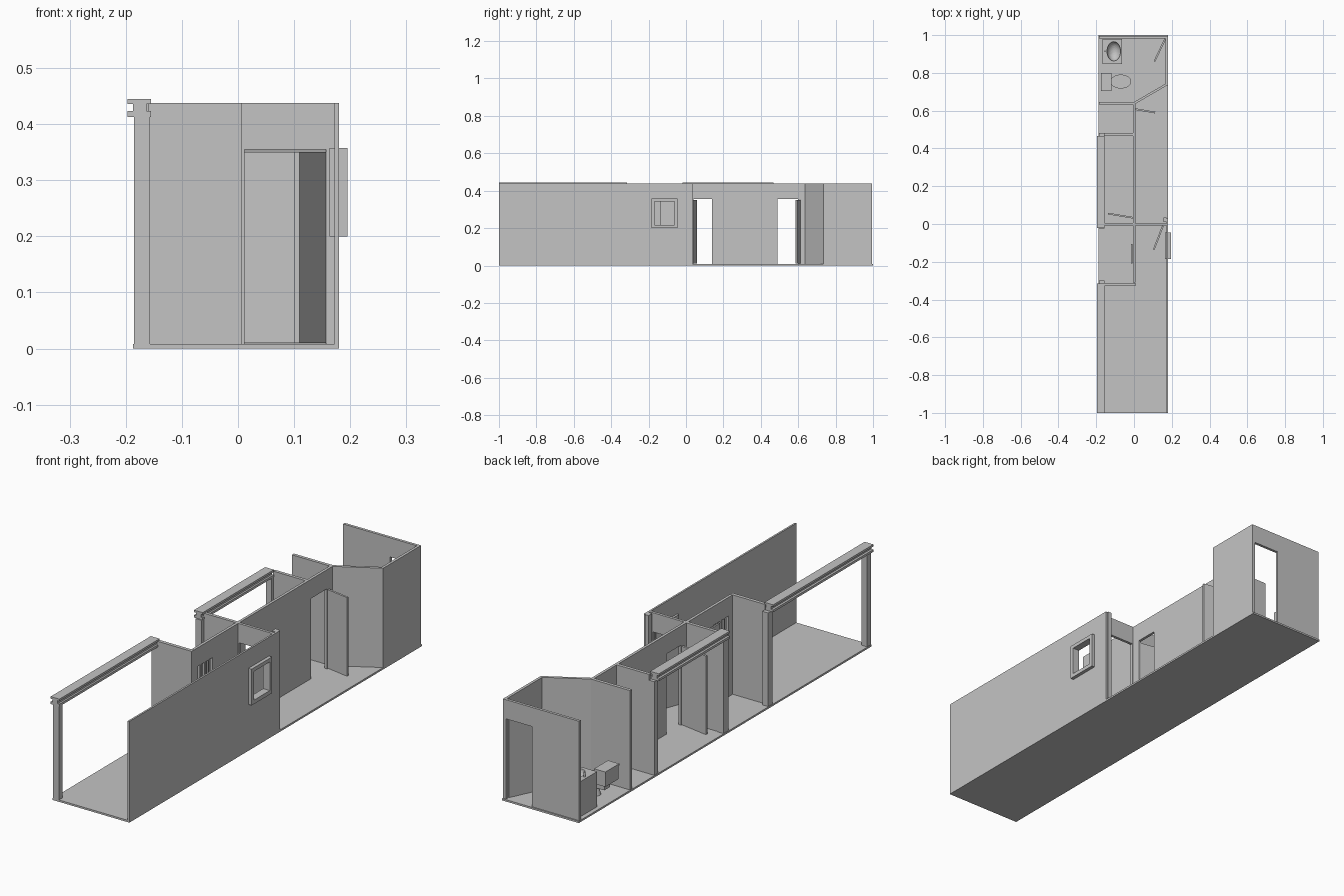
import bpy, bmesh, math
from mathutils import Matrix, Vector

if "Cube" in bpy.data.objects:
    bpy.data.objects.remove(bpy.data.objects["Cube"])

grey = bpy.data.materials.new("plain_grey")
grey.diffuse_color = (0.55, 0.55, 0.55, 1)
grey.use_nodes = True
grey.node_tree.nodes["Principled BSDF"].inputs["Base Color"].default_value = grey.diffuse_color
H = 0.438    # wall top
F = 0.008    # floor top
D = 0.355    # door head


def finish(name, bm):
    bmesh.ops.recalc_face_normals(bm, faces=bm.faces)
    me = bpy.data.meshes.new(name)
    bm.to_mesh(me)
    bm.free()
    me.materials.append(grey)
    ob = bpy.data.objects.new(name, me)
    bpy.context.collection.objects.link(ob)
    return ob


def extrude(name, pts, vec):
    bm = bmesh.new()
    f = bm.faces.new([bm.verts.new(p) for p in pts])
    r = bmesh.ops.extrude_face_region(bm, geom=[f])
    vs = [v for v in r["geom"] if isinstance(v, bmesh.types.BMVert)]
    bmesh.ops.translate(bm, verts=vs, vec=vec)
    return finish(name, bm)


def box(name, x0, x1, y0, y1, z0, z1):
    return extrude(name, [(x0, y0, z0), (x1, y0, z0), (x1, y1, z0), (x0, y1, z0)], (0, 0, z1 - z0))


def wall(name, axis, a, b, c0, c1, doors=()):
    """Wall along x or y from a to b, c0..c1 thick, with door notches."""
    prof = [(a, F)]
    for d0, d1 in doors:
        prof += [(d0, F), (d0, D), (d1, D), (d1, F)]
    prof += [(b, F), (b, H), (a, H)]
    if axis == "x":
        return extrude(name, [(p, c0, z) for p, z in prof], (0, c1 - c0, 0))
    return extrude(name, [(c0, p, z) for p, z in prof], (c1 - c0, 0, 0))


def cut(ob, cutter):
    cutter.hide_render = True
    cutter.hide_viewport = True
    m = ob.modifiers.new("opening", "BOOLEAN")
    m.operation, m.solver, m.object = "DIFFERENCE", "EXACT", cutter


def slab(name, p, q, t, z0, z1):
    """Upright panel between two plan points."""
    p, q = Vector((*p, z0)), Vector((*q, z0))
    n = Vector((-(q - p).y, (q - p).x, 0)).normalized() * t / 2
    return extrude(name, [p + n, p - n, q - n, q + n], (0, 0, z1 - z0))


def ball(name, loc, size, zcut=None):
    bm = bmesh.new()
    bmesh.ops.create_uvsphere(bm, u_segments=32, v_segments=16, radius=1)
    bmesh.ops.transform(bm, matrix=Matrix.Translation(loc) @ Matrix.Diagonal((*size, 1)), verts=bm.verts)
    if zcut is not None:
        g = bm.verts[:] + bm.edges[:] + bm.faces[:]
        bmesh.ops.bisect_plane(bm, geom=g, plane_co=(0, 0, zcut), plane_no=(0, 0, 1), clear_outer=True)
        bmesh.ops.holes_fill(bm, edges=[e for e in bm.edges if e.is_boundary])
    return finish(name, bm)


def drum(name, loc, rx, ry, h, top=1.0):
    bm = bmesh.new()
    bmesh.ops.create_cone(bm, cap_ends=True, segments=32, radius1=1, radius2=top, depth=1)
    m = Matrix.Translation(Vector(loc) + Vector((0, 0, h / 2))) @ Matrix.Diagonal((rx, ry, h, 1))
    bmesh.ops.transform(bm, matrix=m, verts=bm.verts)
    return finish(name, bm)


# Floor
box("floor", -0.187, 0.18, -1, 1, 0, F)

# Walls
right = wall("right_wall", "y", -1, 0.03, 0.172, 0.18)
wall("rear_right_wall", "y", 0.735, 0.993, 0.168, 0.18)
wall("rear_wall", "x", -0.185, 0.18, 0.983, 0.995, [(0.04, 0.165)])
middle = wall("middle_wall", "y", -0.31, 0.645, -0.005, 0.007, [(0.04, 0.14), (0.49, 0.60)])
wall("hall_wall", "x", 0.007, 0.172, -0.009, 0.003, [(0.012, 0.157)])
box("hall_pier", 0.155, 0.172, 0.01, 0.035, F, H)
for i, (y0, y1, x0) in enumerate([(-0.327, -0.312, -0.16), (-0.009, 0.005, -0.16),
                                  (0.467, 0.481, -0.16), (0.633, 0.647, -0.185)]):
    wall("cross_wall_%d" % i, "x", x0, 0.007, y0, y1)
slab("diagonal_wall", (0.002, 0.64), (0.174, 0.74), 0.012, F, H)

# Right window with projecting frame
cut(right, box("window_cutter", 0.1, 0.25, -0.18, -0.05, 0.205, 0.352))
frame = box("window_frame", 0.163, 0.195, -0.185, -0.045, 0.2, 0.357)
cut(frame, box("frame_cutter", 0.1, 0.25, -0.169, -0.061, 0.217, 0.341))

# Barred opening and sliding shutter in the middle wall
cut(middle, box("grille_cutter", -0.05, 0.05, -0.285, -0.185, 0.2, 0.357))
for i in range(3):
    y = -0.262 + i * 0.025
    box("grille_bar_%d" % i, -0.003, 0.005, y, y + 0.008, 0.2, 0.357)
box("shutter", -0.016, -0.009, -0.21, -0.105, 0.2, 0.357)

# Posts and I-beams of the open left side
I = [(-0.197, .413), (-0.155, .413), (-0.155, .423), (-0.163, .423), (-0.163, .436), (-0.155, .436),
     (-0.155, .445), (-0.197, .445), (-0.197, .436), (-0.187, .436), (-0.187, .423), (-0.197, .423)]
for n, (y0, y1) in enumerate([(-1, -0.315), (-0.02, 0.467)]):
    extrude("beam_%d" % n, [(x, y0, z) for x, z in I], (0, y1 - y0, 0))
for n, (y0, y1) in enumerate([(-1, -0.975), (-0.327, -0.298), (-0.025, 0.008), (0.455, 0.481)]):
    box("post_%d" % n, -0.185, -0.157, y0, y1, F, 0.413)

# Doors standing ajar
for n, (p, q) in enumerate([((0.153, -0.01), (0.105, -0.135)), ((-0.005, 0.033), (-0.137, 0.055)),
                            ((0.007, 0.608), (0.112, 0.59)), ((0.165, 0.98), (0.108, 0.86))]):
    slab("door_%d" % n, p, q, 0.009, F + 0.002, D - 0.005)

# Vanity with sunken basin and tap
vanity = box("vanity", -0.168, -0.063, 0.848, 0.98, F, 0.16)
cut(vanity, ball("basin_cutter", (-0.107, 0.914, 0.16), (0.036, 0.051, 0.04)))
drum("tap", (-0.154, 0.914, 0.16), 0.004, 0.004, 0.02)

# Toilet: tank, lid, bowl, seat, foot
box("tank", -0.172, -0.124, 0.709, 0.797, 0.075, 0.133)
box("tank_lid", -0.174, -0.12, 0.705, 0.8, 0.133, 0.141)
ball("toilet_bowl", (-0.07, 0.754, 0.078), (0.052, 0.034, 0.05), 0.078)
drum("toilet_seat", (-0.07, 0.754, 0.078), 0.055, 0.037, 0.009)
drum("toilet_foot", (-0.082, 0.754, F), 0.035, 0.024, 0.03, 0.8)
box("toilet_neck", -0.15, -0.1, 0.735, 0.773, 0.045, 0.077)

for ob in bpy.data.objects:
    if ob.name.startswith(("toilet_bowl", "toilet_seat", "toilet_foot", "tap")):
        bpy.ops.object.select_all(action="DESELECT")
        ob.select_set(True)
        bpy.context.view_layer.objects.active = ob
        bpy.ops.object.shade_smooth_by_angle(angle=math.radians(35))
